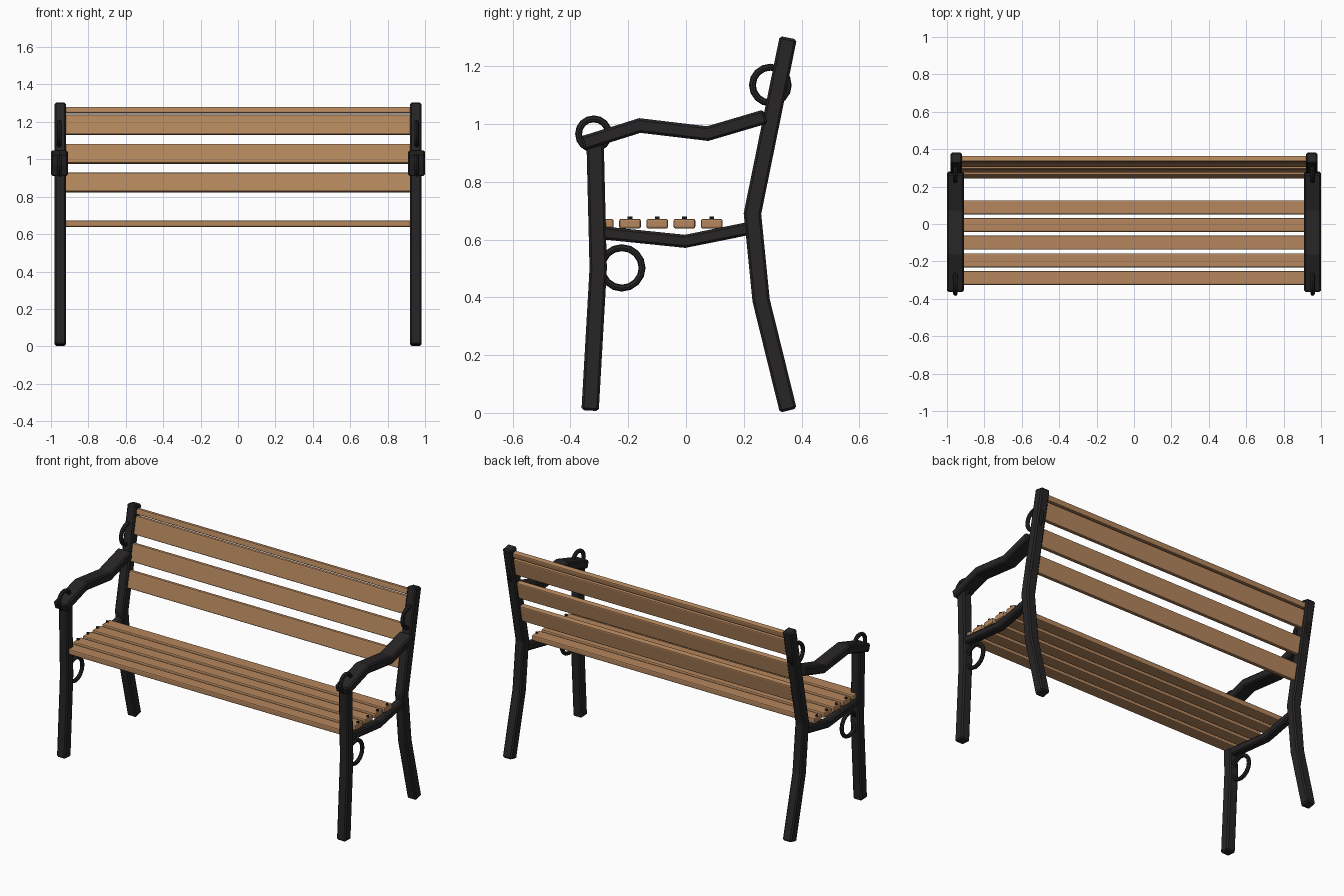
import bpy, math
from mathutils import Vector

if "Cube" in bpy.data.objects:
    bpy.data.objects.remove(bpy.data.objects["Cube"])

def material(name, rgb):
    m = bpy.data.materials.new(name)
    m.diffuse_color = (*rgb, 1)
    m.use_nodes = True
    m.node_tree.nodes["Principled BSDF"].inputs["Base Color"].default_value = m.diffuse_color
    return m

IRON = material("dark_iron", (0.02, 0.018, 0.018))
WOOD = material("warm_wood", (0.46, 0.24, 0.11))

def finish(ob, mat, bevel=0.0, segments=1):
    ob.data.materials.append(mat)
    if bevel:
        b = ob.modifiers.new("bevel", 'BEVEL')
        b.width, b.segments = bevel, segments
        b.limit_method, b.angle_limit = 'ANGLE', math.radians(40)

def beam(name, x, path, thick, width, bevel=0.008):
    """Mitred rectangular bar following (y, z) points in the plane at x."""
    pts = [Vector(p) for p in path]
    dirs = [(b - a).normalized() for a, b in zip(pts, pts[1:])]
    verts, faces = [], []
    for i, p in enumerate(pts):
        d0, d1 = dirs[max(i - 1, 0)], dirs[min(i, len(dirs) - 1)]
        t = (d0 + d1).normalized()
        n = Vector((-t.y, t.x)) * (thick / 2 / t.dot(d1))
        for sx, sn in ((-1, -1), (1, -1), (1, 1), (-1, 1)):
            q = p + n * sn
            verts.append((x + sx * width / 2, q.x, q.y))
    for i in range(len(pts) - 1):
        a = i * 4
        for k in range(4):
            j = (k + 1) % 4
            faces.append((a + k, a + j, a + 4 + j, a + 4 + k))
    e = len(verts) - 4
    faces += [(3, 2, 1, 0), (e, e + 1, e + 2, e + 3)]
    me = bpy.data.meshes.new(name)
    me.from_pydata(verts, [], faces)
    ob = bpy.data.objects.new(name, me)
    bpy.context.collection.objects.link(ob)
    finish(ob, IRON, bevel)

def slat(name, y, z, size, tilt=0.0):
    bpy.ops.mesh.primitive_cube_add(size=1, location=(0, y, z), rotation=(tilt, 0, 0))
    ob = bpy.context.object
    ob.name = name
    ob.scale = size
    bpy.ops.object.transform_apply(location=False, rotation=False, scale=True)
    finish(ob, WOOD, 0.007, 2)

def ring(name, x, y, z, major):
    bpy.ops.mesh.primitive_torus_add(major_radius=major, minor_radius=0.012,
        major_segments=16, minor_segments=8, location=(x, y, z),
        rotation=(0, math.pi / 2, 0))
    bpy.context.object.name = name
    finish(bpy.context.object, IRON)

seat_ys = [0.089 - 0.0943 * i for i in range(5)]

# Cast iron end frames
for side, s in (("left", -1), ("right", 1)):
    x = 0.95 * s
    beam(f"front_leg_{side}", x, [(-0.332, 0.008), (-0.304, 0.5), (-0.315, 0.95)], 0.06, 0.06)
    beam(f"back_leg_{side}", x, [(0.354, 0.008), (0.26, 0.39), (0.23, 0.69), (0.354, 1.299)], 0.06, 0.06)
    beam(f"seat_rail_{side}", x, [(-0.305, 0.625), (-0.003, 0.594), (0.235, 0.642)], 0.045, 0.05)
    beam(f"armrest_{side}", 0.955 * s, [(-0.358, 0.933), (-0.16, 0.995), (0.075, 0.967), (0.275, 1.026)], 0.05, 0.09)
    # Decorative rings
    ring(f"arm_ring_{side}", 0.955 * s, -0.32, 0.966, 0.052)
    ring(f"back_ring_{side}", 0.955 * s, 0.292, 1.135, 0.062)
    ring(f"leg_ring_{side}", x, -0.222, 0.502, 0.07)
    # Bolts at the slat ends
    for i, y in enumerate(seat_ys):
        bpy.ops.mesh.primitive_cylinder_add(vertices=8, radius=0.008, depth=0.016,
                                            location=(x, y, 0.672))
        bpy.context.object.name = f"bolt_{side}_{i + 1}"
        finish(bpy.context.object, IRON)

# Seat slats
for i, y in enumerate(seat_ys):
    slat(f"seat_slat_{i + 1}", y, 0.655, (1.92, 0.075, 0.034))

# Back slats, leaning with the back legs
lean = math.atan(0.2036)
for i, (z, h) in enumerate(((0.876, 0.103), (1.029, 0.106), (1.184, 0.108), (1.262, 0.034))):
    slat(f"back_slat_{i + 1}", 0.23 + (z - 0.69) * 0.2036, z, (1.88, 0.032, h), -lean)
